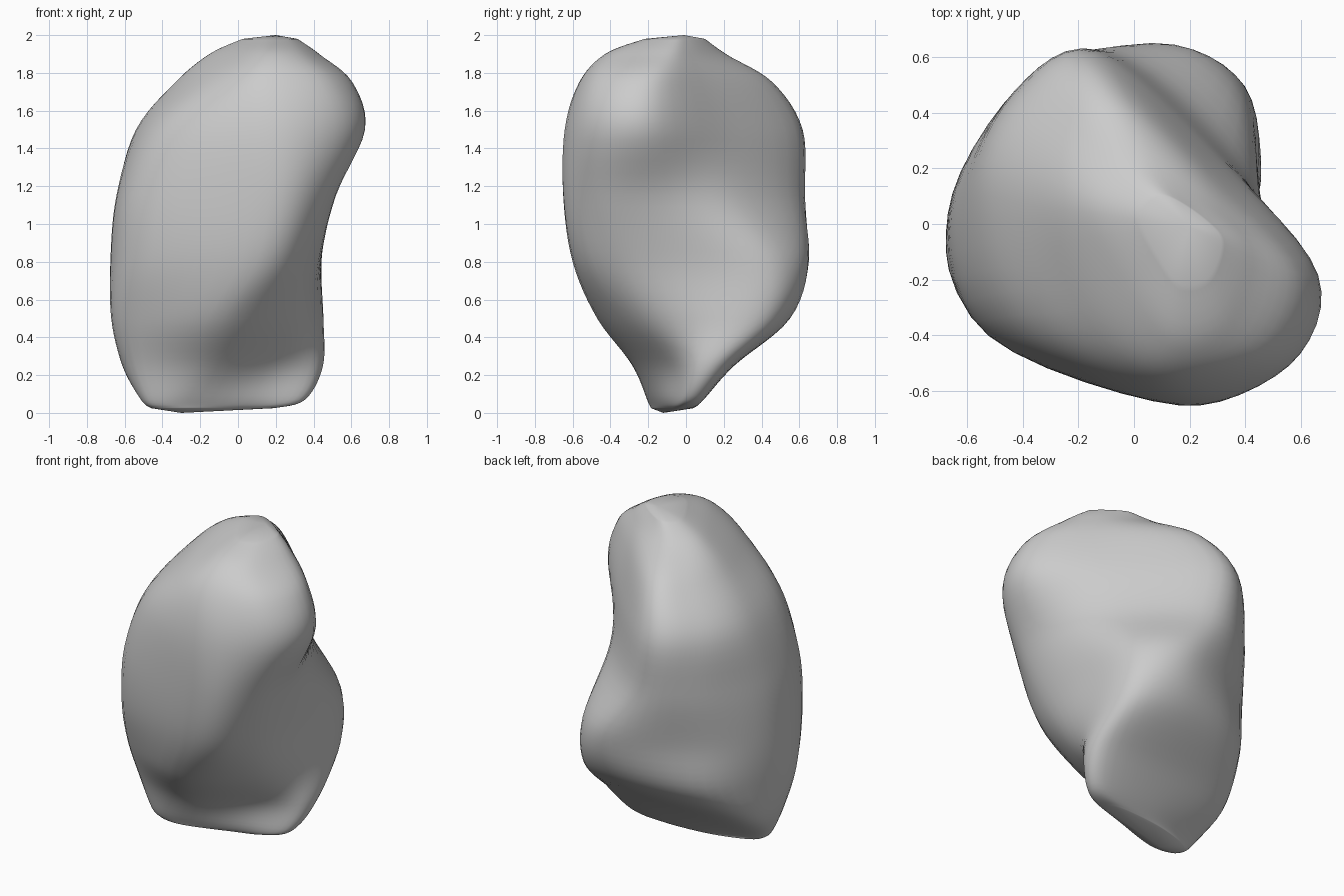
import bpy
import bmesh
from mathutils import Vector

default_cube = bpy.data.objects.get("Cube")
if default_cube:
    bpy.data.objects.remove(default_cube, do_unlink=True)

# Horizontal outlines in hundredths: height, then x, y going round from +x
OUTLINES = [
    (7, 34, 0, 29, 9, -10, 7, -40, -1, -51, -9, -47, -18, -26, -20, 13, -8),
    (25, 43, 6, 38, 23, -10, 25, -50, 18, -61, 0, -54, -20, -17, -28, 20, -9),
    (50, 44, 13, 40, 46, 5, 55, -44, 41, -66, 2, -58, -27, -8, -47, 29, -24),
    (80, 44, 8, 39, 48, 8, 65, -43, 44, -67, 4, -54, -38, 10, -60, 37, -38),
    (115, 51, -15, 35, 27, -7, 62, -42, 49, -64, 6, -50, -41, 16, -65, 46, -49),
    (150, 66, -18, 32, 22, -14, 61, -42, 45, -54, 10, -38, -40, 15, -64, 56, -51),
    (175, 60, -18, 32, 13, -6, 45, -25, 34, -33, 6, -16, -36, 12, -56, 48, -48),
    (190, 43, -12, 31, 4, 6, 20, -8, 18, -15, 4, -2, -23, 14, -42, 34, -37),
]
STEPS = 6
FOOT = Vector((-0.3, -0.12, 0))
CROWN = Vector((0.2, -0.01, 2))


def blend(a, b, c, d, t):
    """Smooth curve from b to c, with a and d as neighbours."""
    return b + 0.5 * t * (c - a + t * (2 * a - 5 * b + 4 * c - d + t * (3 * (b - c) + d - a)))


def closed_ring(points):
    n = len(points)
    return [blend(*(points[(i + k) % n] for k in (-1, 0, 1, 2)), s / STEPS)
            for i in range(n) for s in range(STEPS)]


def shrunken(ring, tip, factor, height):
    """Smaller copy of a ring around a tip, to round off an end."""
    return [Vector((*tip.lerp(p, factor).xy, height)) for p in ring]


def loft(rings):
    last = len(rings) - 1
    result = []
    for i in range(last):
        near = [rings[min(max(i + k, 0), last)] for k in (-1, 0, 1, 2)]
        for s in range(STEPS):
            result.append([blend(*column, s / STEPS) for column in zip(*near)])
    return result + [rings[last]]


# Boulder outlines, with rounded foot and crown
rings = []
for height, *flat in OUTLINES:
    points = [Vector((x, y, height)) / 100 for x, y in zip(flat[::2], flat[1::2])]
    rings.append(closed_ring(points))
rings.insert(0, shrunken(rings[0], FOOT, 0.75, 0.025))
rings.append(shrunken(rings[-1], CROWN, 0.5, 1.98))

# Skin the boulder and close both ends
bm = bmesh.new()
loops = [[bm.verts.new(p) for p in ring] for ring in loft(rings)]
count = len(loops[0])
for low, high in zip(loops, loops[1:]):
    for i in range(count):
        j = (i + 1) % count
        bm.faces.new((low[i], low[j], high[j], high[i]))
for loop, tip in ((loops[0], FOOT), (loops[-1], CROWN)):
    centre = bm.verts.new(tip)
    for i in range(count):
        bm.faces.new((loop[i], loop[(i + 1) % count], centre))
bmesh.ops.recalc_face_normals(bm, faces=bm.faces)

mesh = bpy.data.meshes.new("boulder")
bm.to_mesh(mesh)
bm.free()
boulder = bpy.data.objects.new("boulder", mesh)
bpy.context.collection.objects.link(boulder)

# Plain stone colour
stone = bpy.data.materials.new("stone_grey")
stone.use_nodes = True
colour = (0.6, 0.6, 0.6, 1)
stone.diffuse_color = colour
stone.node_tree.nodes["Principled BSDF"].inputs["Base Color"].default_value = colour
mesh.materials.append(stone)

bpy.context.view_layer.objects.active = boulder
boulder.select_set(True)
bpy.ops.object.shade_smooth_by_angle(angle=1.0)
